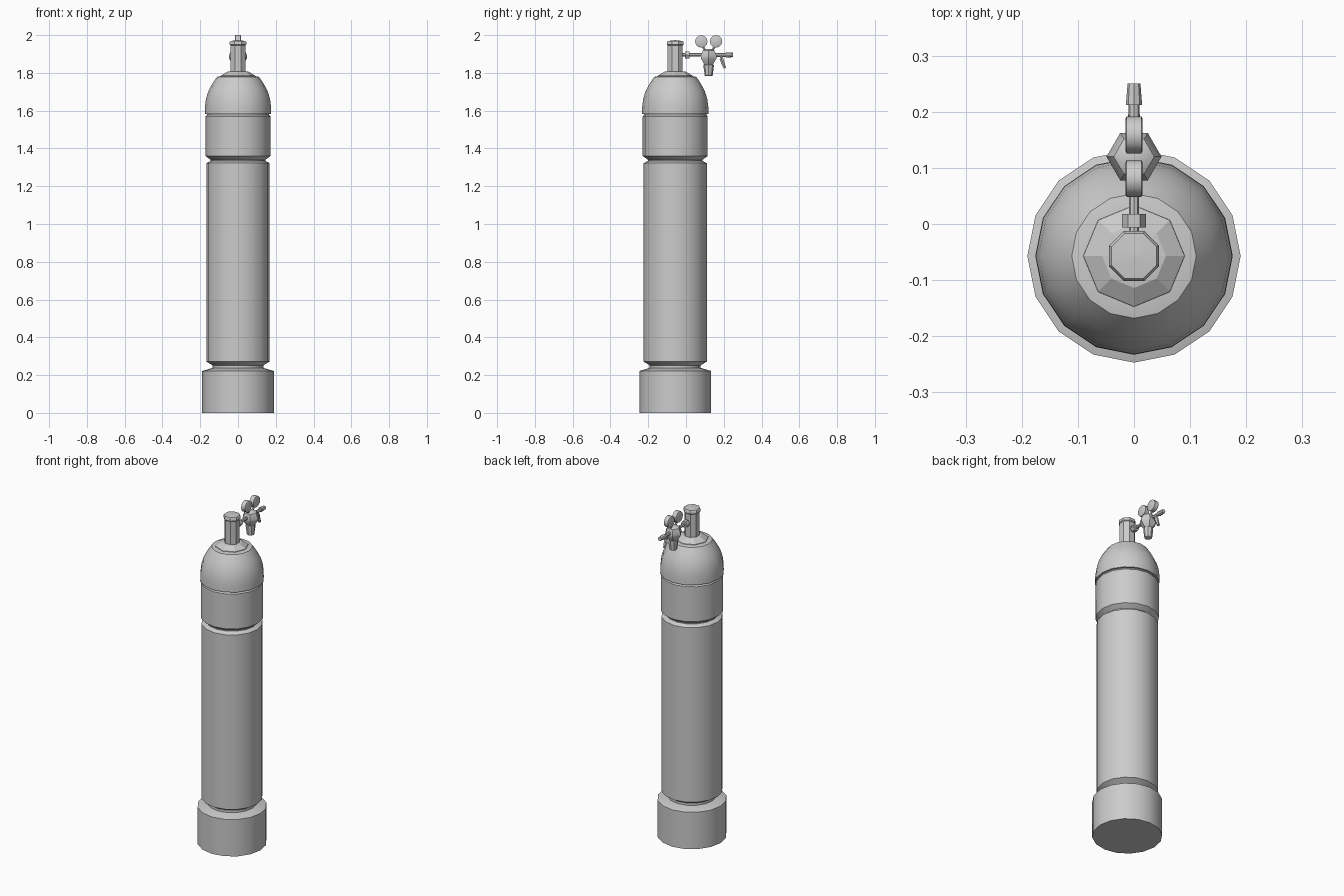
import bpy, math
from mathutils import Vector

if "Cube" in bpy.data.objects:
    bpy.data.objects.remove(bpy.data.objects["Cube"])

CY = -0.057      # tank axis
RY, RZ = 0.12, 1.895   # regulator body axis / pipe height


def lathe(name, profile, sides, origin, axis=(0, 0, 1), turn=0.0, smooth=True):
    """Spin (radius, height) points round an axis, closing both ends."""
    rot = Vector((0, 0, 1)).rotation_difference(Vector(axis))
    verts, faces = [], []
    for r, h in profile:
        for i in range(sides):
            a = turn + 2 * math.pi * i / sides
            verts.append(rot @ Vector((r * math.cos(a), r * math.sin(a), h)) + Vector(origin))
    for k in range(len(profile) - 1):
        for i in range(sides):
            j = (i + 1) % sides
            faces.append((k * sides + i, k * sides + j, (k + 1) * sides + j, (k + 1) * sides + i))
    faces.append(tuple(reversed(range(sides))))
    faces.append(tuple(range((len(profile) - 1) * sides, len(profile) * sides)))
    mesh = bpy.data.meshes.new(name)
    mesh.from_pydata(verts, [], faces)
    obj = bpy.data.objects.new(name, mesh)
    bpy.context.collection.objects.link(obj)
    if smooth:
        bpy.ops.object.select_all(action='DESELECT')
        bpy.context.view_layer.objects.active = obj
        obj.select_set(True)
        bpy.ops.object.shade_smooth_by_angle(angle=math.radians(35))
    return obj


def rod(name, start, end, r0, r1=None, sides=8, turn=0.0):
    """Straight or tapered bar between two points."""
    d = Vector(end) - Vector(start)
    return lathe(name, [(r0, 0), (r0 if r1 is None else r1, d.length)], sides, start, d.normalized(), turn)


# Tank: foot, main cylinder, shoulder band
axis = (0, CY, 0)
lathe("foot", [(0.19, 0), (0.19, 0.222), (0.135, 0.238)], 16, axis)
lathe("main_cylinder", [(0.135, 0.23), (0.135, 0.252), (0.168, 0.272), (0.168, 1.322),
                        (0.145, 1.334), (0.145, 1.35)], 16, axis)
lathe("shoulder_band", [(0.145, 1.34), (0.172, 1.36), (0.172, 1.57), (0.165, 1.578), (0.165, 1.59)], 16, axis)

# Dome and collar
lathe("dome", [(0.165, 1.582), (0.176, 1.582), (0.175, 1.62), (0.170, 1.66), (0.160, 1.695),
               (0.146, 1.725), (0.128, 1.755), (0.111, 1.779), (0.09, 1.783)], 16, axis)
lathe("collar", [(0.092, 1.775), (0.09, 1.786), (0.057, 1.806), (0.04, 1.808)], 8, axis, smooth=False)

# Valve stem with cap
t8 = math.pi / 8
lathe("valve_stem", [(0.043, 1.79), (0.043, 1.95)], 8, axis, turn=t8)
lathe("valve_cap", [(0.043, 1.945), (0.048, 1.95), (0.048, 1.962), (0.043, 1.969), (0.001, 1.973)],
      8, axis, turn=t8)

# Inlet pipe and nut
rod("inlet_pipe", (0, -0.03, RZ), (0, RY, RZ), 0.009)
rod("inlet_nut", (0, -0.006, RZ), (0, 0.018, RZ), 0.021, sides=6)

# Regulator body with adjusting knob below
lathe("regulator_body", [(0.02, 1.927), (0.036, 1.918), (0.049, 1.89), (0.047, 1.875), (0.026, 1.845)],
      6, (0, RY, 0))
lathe("adjusting_knob", [(0.018, 1.85), (0.027, 1.843), (0.027, 1.832), (0.021, 1.785), (0.017, 1.783)],
      8, (0, RY, 0))

# Twin gauges on angled stems
for side, s in (("left", -1), ("right", 1)):
    gy = RY + s * 0.039
    rod("gauge_stem_" + side, (0, RY + s * 0.012, 1.905), (0, gy, 1.955), 0.007, sides=6)
    lathe("gauge_" + side, [(0.029, -0.015), (0.033, -0.013), (0.033, 0.013), (0.029, 0.015)],
          12, (0, gy, 1.967), (1, 0, 0))

# Outlet pipe, hose end and shut-off lever
rod("outlet_pipe", (0, RY, RZ), (0, 0.215, RZ), 0.010)
rod("hose_end", (0, 0.212, RZ), (0, 0.25, RZ), 0.0145, 0.0115)
rod("lever_post", (0, 0.184, RZ), (0, 0.19, 1.868), 0.008, sides=6)
rod("shutoff_lever", (0, 0.187, 1.875), (0, 0.206, 1.825), 0.012, 0.008, sides=6)
